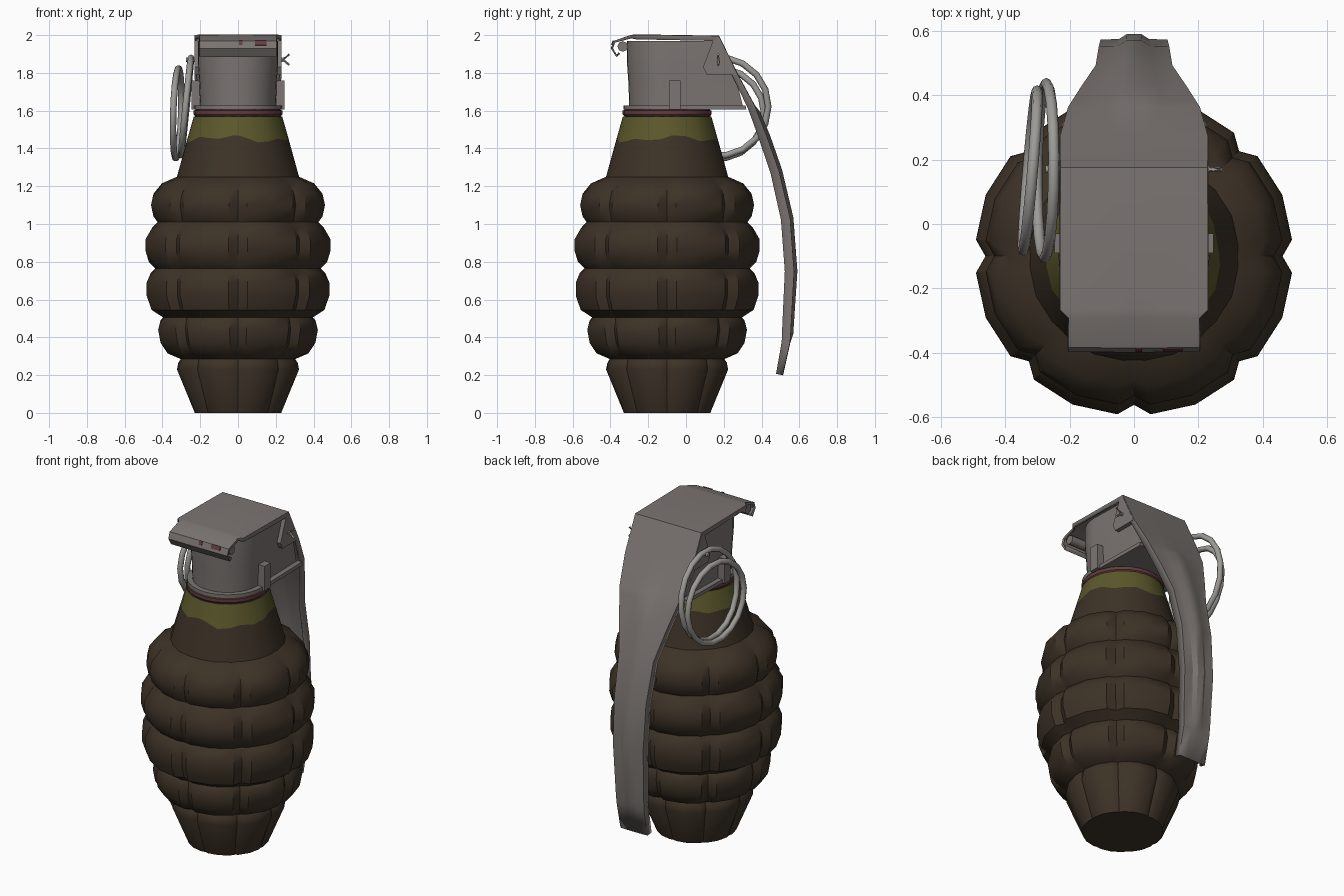
import bpy, bmesh, math
from mathutils import Vector

if "Cube" in bpy.data.objects:
    bpy.data.objects.remove(bpy.data.objects["Cube"])

CY = -0.1  # body axis in y


def mat(name, c):
    m = bpy.data.materials.new(name)
    m.diffuse_color = (*c, 1)
    m.use_nodes = True
    m.node_tree.nodes["Principled BSDF"].inputs["Base Color"].default_value = m.diffuse_color
    return m


BROWN = mat("dark_brown", (0.046, 0.032, 0.020))
OLIVE = mat("olive", (0.105, 0.098, 0.024))
RED = mat("dull_red", (0.125, 0.045, 0.052))
STEEL = mat("steel_grey", (0.200, 0.178, 0.168))
BRIGHT = mat("bright_wire", (0.34, 0.33, 0.31))


def make(name, verts, faces, mats, smooth=35, idx=None):
    me = bpy.data.meshes.new(name)
    me.from_pydata(verts, [], faces)
    for m in mats:
        me.materials.append(m)
    if idx:
        for p, i in zip(me.polygons, idx):
            p.material_index = i
    bm = bmesh.new()
    bm.from_mesh(me)
    bmesh.ops.recalc_face_normals(bm, faces=bm.faces)
    bm.to_mesh(me)
    bm.free()
    ob = bpy.data.objects.new(name, me)
    bpy.context.collection.objects.link(ob)
    if smooth:
        bpy.ops.object.select_all(action='DESELECT')
        ob.select_set(True)
        bpy.context.view_layer.objects.active = ob
        bpy.ops.object.shade_smooth_by_angle(angle=math.radians(smooth))
    return ob


def loft(name, rings, mats, closed=False, smooth=35, rule=None):
    """Skin a list of equal rings; cap the ends, or join last to first."""
    n, k = len(rings[0]), len(rings)
    verts = [v for r in rings for v in r]
    faces, idx = [], []
    for i in range(k if closed else k - 1):
        a, b = i * n, (i + 1) % k * n
        for j in range(n):
            faces.append((a + j, a + (j + 1) % n, b + (j + 1) % n, b + j))
            idx.append(rule(i) if rule else 0)
    if not closed:
        faces += [tuple(range(n)), tuple(range((k - 1) * n, k * n))]
        idx += [0, 0]
    return make(name, verts, faces, mats, smooth, idx)


def prism(name, yz, x0, x1, m):
    return loft(name, [[(x, y, z) for y, z in yz] for x in (x0, x1)], [m], smooth=0)


def tube(name, pts, r, m, closed=False, sides=8):
    P = [Vector(p) for p in pts]
    rings, k = [], len(P)
    for i, p in enumerate(P):
        a = P[(i - 1) % k] if closed or i else p
        b = P[(i + 1) % k] if closed or i < k - 1 else p
        t = (b - a).normalized()
        ref = Vector((1, 0, 0)) if abs(t.x) < 0.8 else Vector((0, 0, 1))
        u = t.cross(ref).normalized()
        v = t.cross(u)
        rings.append([p + r * (u * math.cos(q) + v * math.sin(q))
                      for q in (2 * math.pi * s / sides for s in range(sides))])
    return loft(name, rings, [m], closed, 50)


# Segmented body: (height, radius, depth of the eight upright grooves)
profile = [(0, .23, .006), (.23, .325, .022), (.265, .318, .02), (.285, .305, .012),
           (.315, .375, .025), (.37, .412, .03), (.44, .425, .03), (.49, .412, .025), (.505, .398, .012),
           (.545, .46, .028), (.62, .486, .032), (.69, .486, .032), (.74, .465, .026), (.765, .44, .012),
           (.80, .475, .028), (.86, .493, .032), (.92, .492, .032), (.98, .457, .026), (1.01, .428, .012),
           (1.04, .45, .028), (1.10, .463, .03), (1.16, .45, .03), (1.215, .405, .022), (1.25, .325, .004),
           (1.45, .268, 0), (1.57, .234, 0)]
rings = []
for z, r, g in profile:
    ring = []
    for s in range(8):
        for k, deg in enumerate((0, 6, 22.5, 39)):
            a = math.radians(s * 45 + deg)
            rr = r - g if k == 0 else r * (1.01 if k == 2 else 1)
            zz = z
            if z == 1.45:  # ragged edge of the painted band
                zz += .012 * math.sin(3 * a + 1) + .012 * math.sin(7 * a)
                rr -= (zz - z) * .285
            ring.append((rr * math.cos(a), CY + rr * math.sin(a), zz))
    rings.append(ring)
last = len(profile) - 2
loft("grenade_body", rings, [BROWN, OLIVE], rule=lambda i: int(i == last))


# Head: round front, straight sides, sloping back
def footprint(r, back, z):
    arc = [(r * math.cos(a), CY + r * math.sin(a), z)
           for a in (math.pi + math.pi * i / 16 for i in range(17))]
    return arc + [(r * .96, back, z), (-r * .96, back, z)]


def circle(r, z, n=24):
    return [(r * math.cos(2 * math.pi * i / n), CY + r * math.sin(2 * math.pi * i / n), z) for i in range(n)]


loft("red_seal", [circle(.222, 1.565), circle(.235, 1.58), circle(.235, 1.6), circle(.22, 1.608)], [RED])
loft("fuze_head", [footprint(.2, .305, 1.61), footprint(.205, .27, 1.75),
                   footprint(.213, .215, 1.86), footprint(.213, .165, 1.97)], [STEEL])
loft("head_flange", [footprint(.232, .32, 1.605), footprint(.232, .315, 1.628)], [STEEL])
for side, s in (("left", -1), ("right", 1)):
    prism("side_lug_" + side, [(-.09, 1.605), (-.03, 1.605), (-.03, 1.76), (-.09, 1.76)],
          s * .18, s * .246, STEEL)
    prism("pin_flap_" + side, [(.11, 1.79), (.27, 1.79), (.175, 1.985), (.145, 1.975), (.09, 1.83)],
          s * .205, s * .231, STEEL)
tube("hinge_pin", [(-.195, -.335, 1.94), (.195, -.335, 1.94)], .028, STEEL)

# Lever: (y, z, half width, turned-in edge, rib half width, rib height)
stations = [(-.352, 1.905, .2, .004, .05, 0), (-.368, 1.89, .2, .004, .05, 0),
            (-.392, 1.93, .2, .004, .05, 0), (-.38, 1.965, .2, .006, .05, 0),
            (-.29, 1.995, .2, .012, .05, 0), (-.265, 1.998, .225, .02, .05, 0),
            (.172, 1.992, .225, .025, .06, 0), (.27, 1.79, .225, .025, .07, 0),
            (.36, 1.625, .2, .035, .08, 0), (.375, 1.585, .19, .035, .08, .014),
            (.425, 1.46, .158, .04, .072, .016), (.488, 1.28, .115, .042, .06, .016),
            (.547, 1.03, .105, .045, .05, .016), (.568, .75, .1, .045, .045, .016),
            (.55, .42, .092, .042, .04, .012), (.546, .37, .09, .04, .04, 0),
            (.508, .2, .09, .032, .04, 0)]
verts, faces = [], []
for i, (y, z, w, d, r, h) in enumerate(stations):
    a, b = stations[max(i - 1, 0)], stations[min(i + 1, len(stations) - 1)]
    t = Vector((0, b[0] - a[0], b[1] - a[1])).normalized()
    nrm = Vector((0, -t.z, t.y))
    for x, o in ((-w, -d), (-w, 0), (-r, 0), (-r * .45, h), (r * .45, h), (r, 0), (w, 0), (w, -d)):
        verts.append(Vector((x, y, z)) + nrm * o)
for i in range(len(stations) - 1):
    for j in range(7):
        q = i * 8 + j
        faces.append((q, q + 8, q + 9, q + 1))
lever = make("safety_lever", verts, faces, [STEEL], 28)
sol = lever.modifiers.new("sheet", 'SOLIDIFY')
sol.thickness = .012
sol.offset = 0

# Worn paint marks on the front lip
for i, (x, w) in enumerate(((.12, .03), (.015, .01))):
    prism("paint_mark_%d" % i, [(-.397, 1.948), (-.388, 1.972), (-.384, 1.970), (-.391, 1.946)],
          x - w, x + w, RED)

# Safety pin with split ends, and the double pull ring
tube("pin_shaft", [(-.275, .17, 1.87), (.235, .17, 1.87)], .012, BRIGHT)
for i, s in enumerate((-1, 1)):
    tube("pin_end_%d" % i, [(.225, .17, 1.87), (.245, .17, 1.87 + .006 * s), (.272, .17, 1.87 + .028 * s)],
         .007, BRIGHT, sides=6)
for name, x, zc, R, sz, sy in (("pull_ring_inner", -.275, 1.622, .262, .1, .01),
                               ("pull_ring_outer", -.322, 1.586, .24, .03, .085)):
    pts = []
    for k in range(18):
        a = 2 * math.pi * k / 18
        dy, dz = 1.03 * R * math.cos(a), R * math.sin(a)
        pts.append((x + sz * dz + sy * dy, .166 + dy, zc + dz))
    tube(name, pts, .017, BRIGHT, True)
